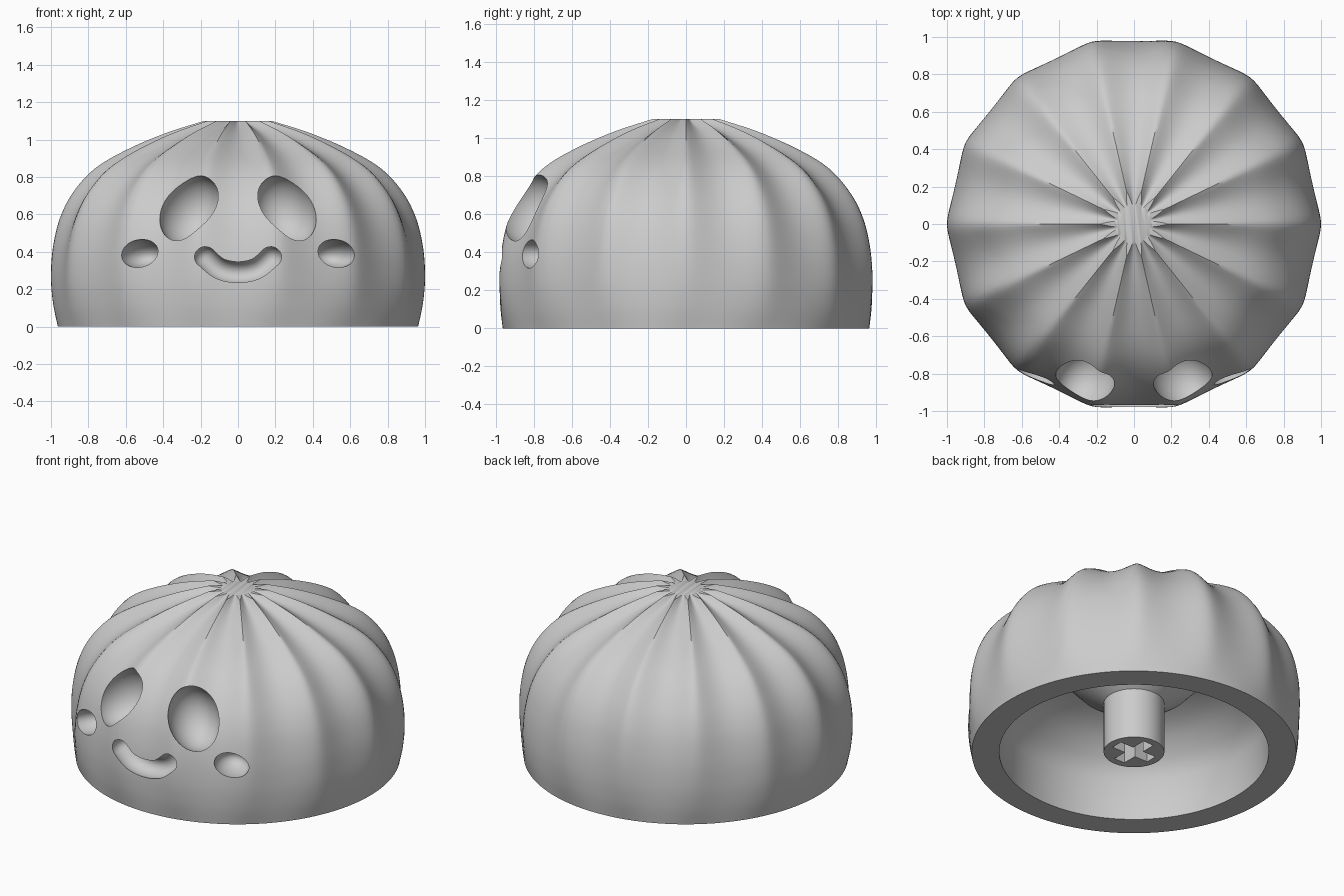
import bpy, bmesh, math
from mathutils import Matrix, Vector

if "Cube" in bpy.data.objects:
    bpy.data.objects.remove(bpy.data.objects["Cube"])

grey = bpy.data.materials.new("plain_grey")
grey.diffuse_color = (0.6, 0.6, 0.6, 1)
grey.use_nodes = True
grey.node_tree.nodes["Principled BSDF"].inputs["Base Color"].default_value = grey.diffuse_color

PLEATS, SEG = 14, 14 * 16


def add_object(name, bm):
    bmesh.ops.recalc_face_normals(bm, faces=bm.faces[:])
    mesh = bpy.data.meshes.new(name)
    bm.to_mesh(mesh)
    bm.free()
    ob = bpy.data.objects.new(name, mesh)
    bpy.context.collection.objects.link(ob)
    mesh.materials.append(grey)
    return ob


def interp(points, t):
    """Catmull-Rom through a list of tuples, t from 0 to 1."""
    n = len(points) - 1
    i = min(int(t * n), n - 1)
    u = t * n - i
    p = [Vector(points[min(max(i + k, 0), n)]) for k in (-1, 0, 1, 2)]
    return 0.5 * (2 * p[1] + (p[2] - p[0]) * u + (2 * p[0] - 5 * p[1] + 4 * p[2] - p[3]) * u * u
                  + (3 * p[1] - p[0] - 3 * p[2] + p[3]) * u ** 3)


def skin(bm, rings, closed=False):
    count = len(rings)
    for a in range(count if closed else count - 1):
        r0, r1 = rings[a], rings[(a + 1) % count]
        for j in range(len(r0)):
            k = (j + 1) % len(r0)
            bm.faces.new((r0[j], r0[k], r1[k], r1[j]))


# Pleated dome: ridge radius, height, relative valley depth
PROFILE = [(0.963, 0, 0), (0.988, 0.12, 0.012), (1.0, 0.26, 0.024), (0.99, 0.42, 0.036),
           (0.952, 0.58, 0.05), (0.88, 0.72, 0.07), (0.765, 0.845, 0.10), (0.6, 0.943, 0.15),
           (0.39, 1.033, 0.25), (0.18, 1.1, 0.5)]
bm = bmesh.new()
rings = []
for i in range(55):
    r, z, depth = interp(PROFILE, i / 54)
    soft = 0.35 * (1 - min(1, max(0, (z - 0.65) / 0.42))) + 0.001
    ring = []
    for j in range(SEG):
        a = 2 * math.pi * j / SEG
        s = math.sin(a * PLEATS / 2)
        valley = (math.hypot(s, soft) - soft) / (math.hypot(1, soft) - soft)
        rad = r * (1 - depth * valley)
        ring.append(bm.verts.new((rad * math.cos(a), rad * math.sin(a), z)))
    rings.append(ring)
skin(bm, rings)
bm.faces.new(rings[0])
bm.faces.new(rings[-1])
body = add_object("pleated_dome", bm)

cutters = []

# Underside hollow, leaving a flared central stem
bm = bmesh.new()
hollow = [(0.18, -0.1), (0.8, -0.1), (0.8, 0.27), (0.73, 0.37), (0.64, 0.46), (0.54, 0.52),
          (0.44, 0.55), (0.33, 0.43), (0.18, 0.33)]
skin(bm, [[bm.verts.new((r * math.cos(2 * math.pi * j / 96), r * math.sin(2 * math.pi * j / 96), z))
           for j in range(96)] for r, z in hollow], closed=True)
cutters.append(add_object("hollow_cutter", bm))

# Cross socket in the stem
bm = bmesh.new()
L, W = 0.134, 0.038
cross = [(L, -W), (L, W), (W, W), (W, L), (-W, L), (-W, W),
         (-L, W), (-L, -W), (-W, -W), (-W, -L), (W, -L), (W, -W)]
ends = [[bm.verts.new((x, y, z)) for x, y in cross] for z in (-0.1, 0.25)]
skin(bm, ends)
for end in ends:
    bm.faces.new(end)
cutters.append(add_object("socket_cutter", bm))


def scoop(name, side, centre, size, yaw, lean, tilt):
    """Ellipsoid cutter, mirrored by side; angles in degrees."""
    x, y, z = centre
    rot = (Matrix.Rotation(math.radians(side * yaw), 4, 'Z') @ Matrix.Rotation(math.radians(lean), 4, 'X')
           @ Matrix.Rotation(math.radians(side * tilt), 4, 'Y'))
    bm = bmesh.new()
    bmesh.ops.create_uvsphere(bm, u_segments=48, v_segments=32, radius=1,
                              matrix=Matrix.Translation((side * x, y, z)) @ rot @ Matrix.Diagonal((*size, 1)))
    cutters.append(add_object(name, bm))


# Eye and cheek hollows
for side in (-1, 1):
    scoop("eye_cutter", side, (0.257, -0.82, 0.625), (0.153, 0.18, 0.198), 17, -32, -22)
    scoop("cheek_cutter", side, (0.522, -0.81, 0.39), (0.106, 0.15, 0.075), 25, -6, 8)

# Smiling mouth groove: tube with rounded ends
bm = bmesh.new()
MOUTH = [(-0.175, 0.37), (-0.1, 0.309), (0, 0.289), (0.1, 0.309), (0.175, 0.37)]
rings = []
R, N = 0.06, 24
path = [(0, -math.pi / 2 + 0.1 + k * 0.245) for k in range(6)]
path += [(k / 24, 0) for k in range(25)]
path += [(1, 0.246 + k * 0.245) for k in range(6)]
for t, cap in path:
    p = interp(MOUTH, t)
    d = (interp(MOUTH, min(t + 0.01, 1)) - interp(MOUTH, max(t - 0.01, 0))).normalized()
    c = p + d * R * math.sin(cap)
    rr = R * math.cos(cap)
    ring = []
    for j in range(N):
        a = 2 * math.pi * j / N
        ring.append(bm.verts.new((c.x - d.y * rr * math.cos(a), -0.945 + 1.3 * rr * math.sin(a),
                                  c.y + d.x * rr * math.cos(a))))
    rings.append(ring)
skin(bm, rings)
bm.faces.new(rings[0])
bm.faces.new(rings[-1])
cutters.append(add_object("mouth_cutter", bm))

# Carve everything out of the dome
bpy.context.view_layer.objects.active = body
body.select_set(True)
for cutter in cutters:
    mod = body.modifiers.new(cutter.name, 'BOOLEAN')
    mod.operation = 'DIFFERENCE'
    mod.solver = 'EXACT'
    mod.object = cutter
    bpy.ops.object.modifier_apply(modifier=mod.name)
for cutter in cutters:
    bpy.data.objects.remove(cutter)
bpy.ops.object.shade_smooth_by_angle(angle=math.radians(40))
